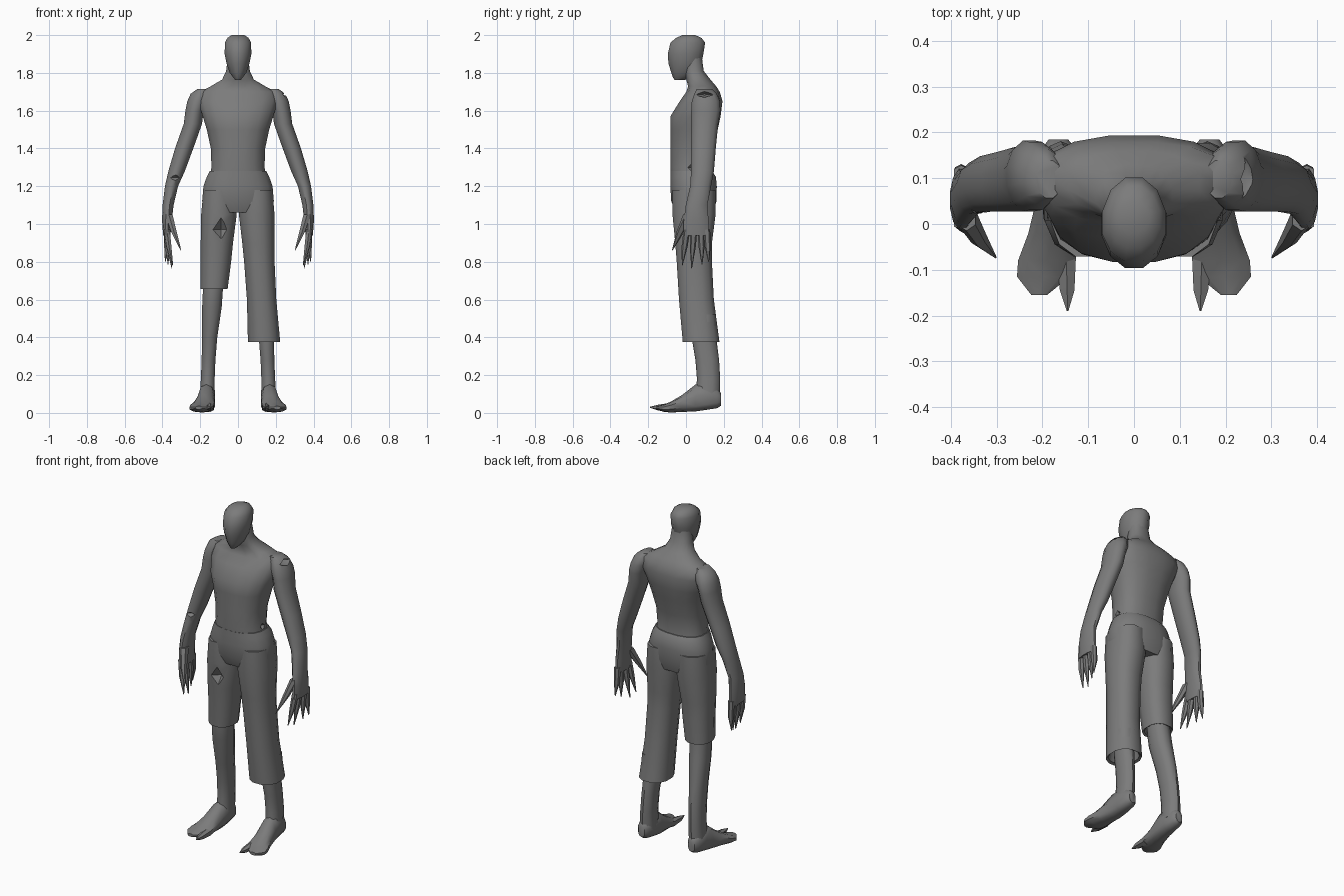
import bpy, bmesh, math

grey = bpy.data.materials.new("dull_grey")
grey.diffuse_color = (0.2, 0.2, 0.2, 1)


def power(v, p):
    return math.copysign(abs(v) ** p, v)


def loft(name, rings, sides=12, side=1, along_y=False, square=0.85):
    """Skin through rings (x, y, z, half width, front depth, back depth).
    along_y swaps y and z, so the rings stand upright. side=-1 mirrors."""
    bm = bmesh.new()
    loops = []
    for x, y, z, rx, front, back in rings:
        loop = []
        for i in range(sides):
            a = 2 * math.pi * (i + 0.5) / sides
            c, s = power(math.cos(a), square), power(math.sin(a), square)
            px, py = x + rx * c, y + (back if s > 0 else front) * s
            co = (px * side, z, py) if along_y else (px * side, py, z)
            loop.append(bm.verts.new(co))
        loops.append(loop)
    for a, b in zip(loops, loops[1:]):
        for i in range(sides):
            j = (i + 1) % sides
            bm.faces.new((a[i], a[j], b[j], b[i]))
    bm.faces.new(loops[0])
    bm.faces.new(loops[-1])
    bmesh.ops.recalc_face_normals(bm, faces=bm.faces[:])
    me = bpy.data.meshes.new(name)
    bm.to_mesh(me)
    bm.free()
    me.materials.append(grey)
    ob = bpy.data.objects.new(name, me)
    bpy.context.collection.objects.link(ob)
    return ob


def tear(ob, centre, size):
    """Cut a diamond-shaped rip into a part."""
    bm = bmesh.new()
    bmesh.ops.create_uvsphere(bm, u_segments=4, v_segments=2, radius=1)
    for v in bm.verts:
        v.co = [c + s * k for c, s, k in zip(centre, size, v.co)]
    me = bpy.data.meshes.new("tear_cutter")
    bm.to_mesh(me)
    bm.free()
    me.materials.append(grey)
    cutter = bpy.data.objects.new("tear_cutter", me)
    bpy.context.collection.objects.link(cutter)
    cutter.hide_render = True
    mod = ob.modifiers.new("tear", 'BOOLEAN')
    mod.operation = 'DIFFERENCE'
    mod.solver = 'EXACT'
    mod.object = cutter
    bpy.context.view_layer.objects.active = ob
    bpy.ops.object.modifier_apply(modifier=mod.name)
    bpy.data.objects.remove(cutter)


# Head with a pointed chin and flat crown
loft("head", [
    (0, -.045, 1.762, .014, .015, .04), (0, -.03, 1.775, .026, .04, .05),
    (0, -.015, 1.80, .045, .065, .08), (0, 0, 1.85, .063, .096, .085),
    (0, 0, 1.90, .073, .10, .095), (0, 0, 1.96, .072, .085, .105),
    (0, .01, 1.985, .058, .065, .075), (0, .015, 2.0, .035, .035, .035)], 12, square=1)

# Torso, sloping shoulders and neck
torso = loft("torso", [
    (0, .04, 1.15, .16, .11, .11), (0, .04, 1.25, .153, .122, .10),
    (0, .04, 1.30, .143, .125, .09), (0, .04, 1.40, .146, .125, .105),
    (0, .05, 1.50, .168, .135, .12), (0, .06, 1.57, .19, .145, .125),
    (0, .09, 1.65, .215, .125, .105), (0, .10, 1.70, .205, .10, .08),
    (0, .095, 1.73, .145, .085, .065), (0, .06, 1.765, .085, .06, .07),
    (0, .04, 1.81, .064, .05, .055), (0, .035, 1.88, .055, .05, .05)], 16)
tear(torso, (.145, .03, 1.30), (.025, .025, .022))

# Trousers: seat
loft("trouser_seat", [
    (0, .04, 1.28, .153, .125, .10), (0, .045, 1.25, .168, .13, .115),
    (0, .045, 1.20, .186, .13, .12), (0, .045, 1.12, .193, .125, .118),
    (0, .045, 1.06, .17, .10, .10)], 16)

# Trousers: long leg with a hollow cuff
loft("long_trouser_leg", [
    (.10, .045, 1.18, .085, .12, .115), (.099, .045, 1.05, .097, .12, .115),
    (.108, .045, .90, .088, .105, .095), (.113, .05, .80, .083, .102, .09),
    (.125, .06, .60, .08, .10, .09), (.138, .08, .375, .088, .10, .10),
    (.142, .085, .38, .077, .088, .086), (.145, .09, .52, .062, .07, .07)])

# Trousers: torn-off short leg
short_leg = loft("short_trouser_leg", [
    (.10, .045, 1.18, .085, .12, .115), (.101, .045, 1.05, .097, .12, .115),
    (.112, .045, .90, .088, .105, .095), (.117, .05, .80, .083, .10, .085),
    (.127, .052, .655, .074, .092, .08), (.128, .052, .66, .066, .08, .07),
    (.13, .052, .70, .058, .066, .06)], side=-1)
tear(short_leg, (-.09, -.075, .97), (.055, .05, .07))

# Bare legs
ankle = [(.15, .09, .40, .042, .06, .07), (.156, .11, .28, .038, .06, .065),
         (.16, .118, .18, .038, .06, .063), (.163, .11, .08, .042, .06, .068)]
loft("long_side_shin", [(.145, .09, .55, .045, .06, .06)] + ankle, 10)
loft("short_side_shin", [
    (.13, .05, .74, .055, .07, .06), (.133, .052, .65, .055, .07, .065),
    (.138, .06, .56, .054, .068, .07)] + ankle, 10, -1)

for s, label in ((1, "left"), (-1, "right")):
    # Foot and protruding big toe; rings stand upright along y
    loft(label + "_foot", [
        (.165, .07, .185, .022, .032, .035), (.165, .07, .165, .038, .045, .06),
        (.165, .06, .10, .045, .045, .10), (.168, .05, .05, .048, .042, .10),
        (.178, .04, -.02, .055, .035, .055), (.19, .03, -.08, .066, .028, .03),
        (.198, .025, -.115, .06, .02, .02), (.207, .028, -.155, .018, .01, .008)],
        10, s, True)
    loft(label + "_big_toe", [
        (.148, .03, -.07, .024, .025, .025), (.146, .03, -.145, .018, .018, .014),
        (.145, .03, -.19, .002, .003, .003)], 6, s, True)

    # Arm and palm
    arm = loft(label + "_arm", [
        (.185, .10, 1.715, .03, .045, .04), (.20, .105, 1.69, .052, .063, .06),
        (.215, .105, 1.65, .055, .077, .077), (.23, .105, 1.60, .05, .08, .08),
        (.239, .098, 1.53, .05, .073, .075), (.285, .09, 1.40, .05, .065, .07),
        (.325, .085, 1.28, .045, .06, .065), (.352, .075, 1.20, .036, .055, .06),
        (.37, .055, 1.10, .03, .058, .06), (.376, .052, 1.02, .027, .066, .07),
        (.377, .055, .94, .02, .072, .07)], 12, s, square=1)
    if s > 0:
        tear(arm, (.245, .098, 1.685), (.05, .05, .022))
    else:
        tear(arm, (-.33, .02, 1.245), (.045, .03, .018))

    # Clawed fingers: base y, tip x, tip y, tip z
    for n, (y, tx, ty, tz) in enumerate((
            (.005, .345, -.02, .78), (.042, .35, .03, .765),
            (.08, .37, .085, .785), (.11, .385, .12, .80))):
        loft(f"{label}_finger_{n + 1}", [
            (.377, y, .97, .018, .018, .018),
            (.37 + (tx - .36) * .3, (y + ty) / 2, .88, .015, .016, .016),
            (tx, ty, tz, .002, .002, .002)], 6, s)
    loft(label + "_thumb", [
        (.366, .015, 1.05, .022, .03, .03), (.34, -.03, .96, .017, .02, .022),
        (.302, -.073, .86, .002, .002, .002)], 6, s)

# Smooth surfaces, sharp rips and hems
for ob in bpy.context.collection.objects:
    ob.select_set(True)
    bpy.context.view_layer.objects.active = ob
bpy.ops.object.shade_smooth_by_angle(angle=math.radians(45))
